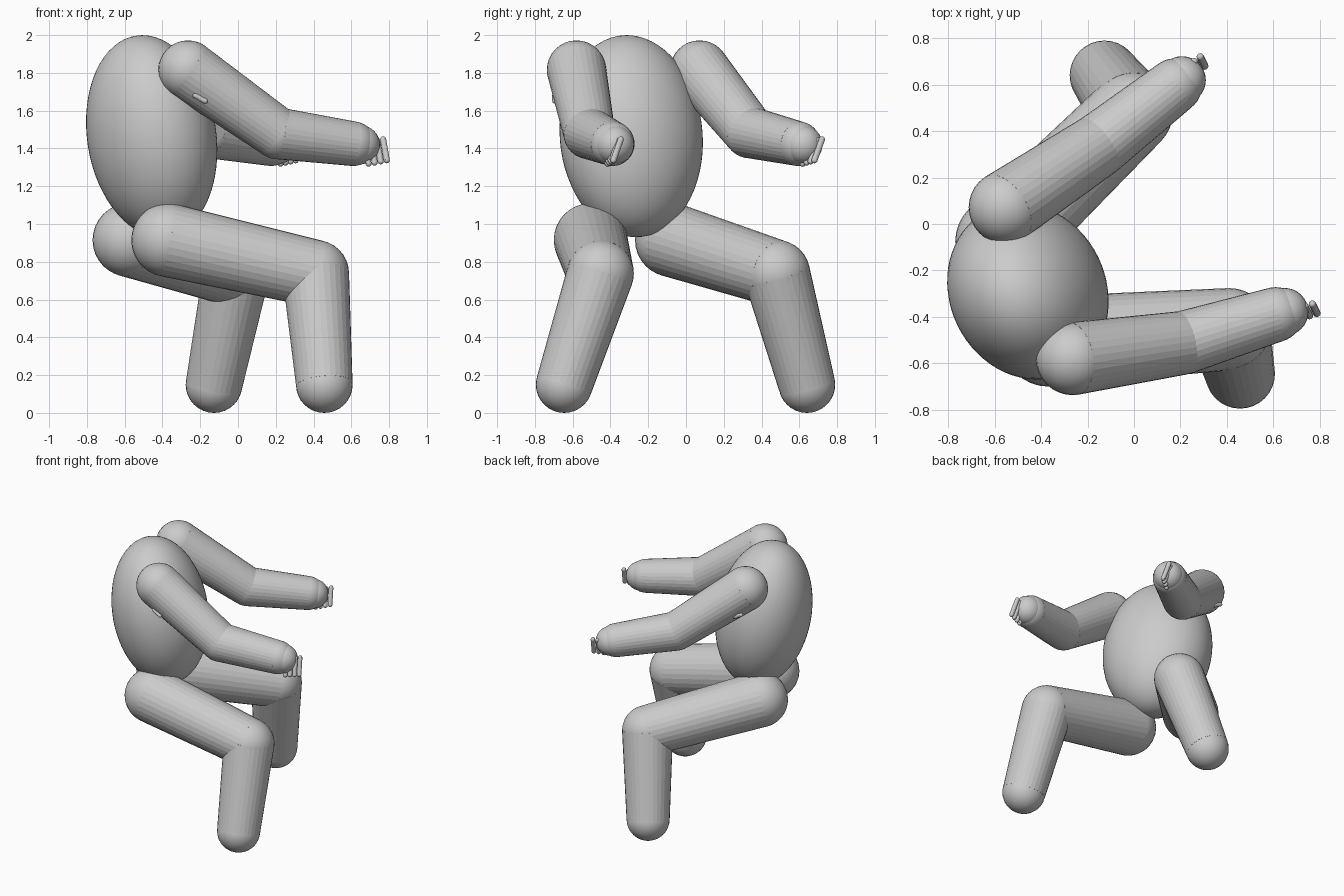
import bpy
from mathutils import Vector, Matrix
from math import radians

if "Cube" in bpy.data.objects:
    bpy.data.objects.remove(bpy.data.objects["Cube"])


def ball(name, loc, r, segs=32):
    bpy.ops.mesh.primitive_uv_sphere_add(segments=segs, ring_count=segs // 2, radius=r, location=loc)
    ob = bpy.context.object
    ob.name = name
    bpy.ops.object.shade_smooth()
    return ob


def tube(name, a, b, r1, r2, sides=32):
    a, b = Vector(a), Vector(b)
    d = b - a
    bpy.ops.mesh.primitive_cone_add(vertices=sides, radius1=r1, radius2=r2, depth=d.length,
                                    location=(a + b) / 2,
                                    rotation=d.to_track_quat('Z', 'Y').to_euler())
    bpy.context.object.name = name


def limb(name, points, radii):
    # tapered tubes with a ball at every joint
    for i, (p, r) in enumerate(zip(points, radii)):
        ball(f"{name}_joint_{i}", p, r)
        if i:
            tube(f"{name}_segment_{i}", points[i - 1], p, radii[i - 1], r)


def finger(name, a, b, r=0.016):
    tube(name, a, b, r, r, 12)
    ball(name + "_top", a, r, 12)
    ball(name + "_tip", b, r, 12)


# torso: egg turned toward the facing direction and leaning back
torso = ball("torso", (0, 0, 0), 1, 64)
torso.matrix_world = (Matrix.Translation((-0.457, -0.29, 1.465))
                      @ Matrix.Rotation(radians(26), 4, 'Z')
                      @ Matrix.Rotation(radians(-9.4), 4, 'Y')
                      @ Matrix.Diagonal((0.33, 0.389, 0.539, 1)))

# arms: shoulder, elbow, wrist, first finger, shoulder bump
arms = {
    "right": ((-0.265, -0.58, 1.815), (0.21, -0.512, 1.48), (0.61, -0.39, 1.425),
              (0.778, -0.365, 1.39), (-0.2, -0.695, 1.665)),
    "left": ((-0.555, 0.072, 1.815), (-0.155, 0.338, 1.485), (0.175, 0.595, 1.425),
             (0.295, 0.7, 1.39), (-0.585, 0.205, 1.665)),
}
for side, (shoulder, elbow, wrist, tip, bump) in arms.items():
    limb(side + "_arm", (shoulder, elbow, wrist), (0.157, 0.137, 0.118))
    fwd = (Vector(wrist) - Vector(elbow)).normalized()
    across = Vector((0.44, -0.9, 0))
    ball(side + "_palm", Vector(wrist) + fwd * 0.04, 0.103)
    # row of fingers under the palm
    for i in range(4):
        c = Vector(tip) - Vector((fwd.x, fwd.y, 0)) * 0.034 * i - Vector((0, 0, 0.006 * i))
        lean = across * -0.022
        finger(f"{side}_finger_{i}", c + lean + Vector((0, 0, 0.058)), c - lean - Vector((0, 0, 0.053)))
    # small bumps below the shoulder
    for i in (-1, 1):
        c = Vector(bump) + Vector((0.014, 0, -0.008)) * i
        d = Vector((0.012, 0, -0.006))
        finger(f"{side}_shoulder_bump_{i + 1}", c - d, c + d, 0.014)

# legs: hip, knee, foot
legs = {
    "right": ((-0.37, -0.505, 0.915), (0.411, -0.453, 0.738), (0.457, -0.645, 0.15)),
    "left": ((-0.575, -0.075, 0.915), (-0.01, 0.48, 0.738), (-0.127, 0.64, 0.15)),
}
for side, points in legs.items():
    limb(side + "_leg", points, (0.195, 0.177, 0.15))
